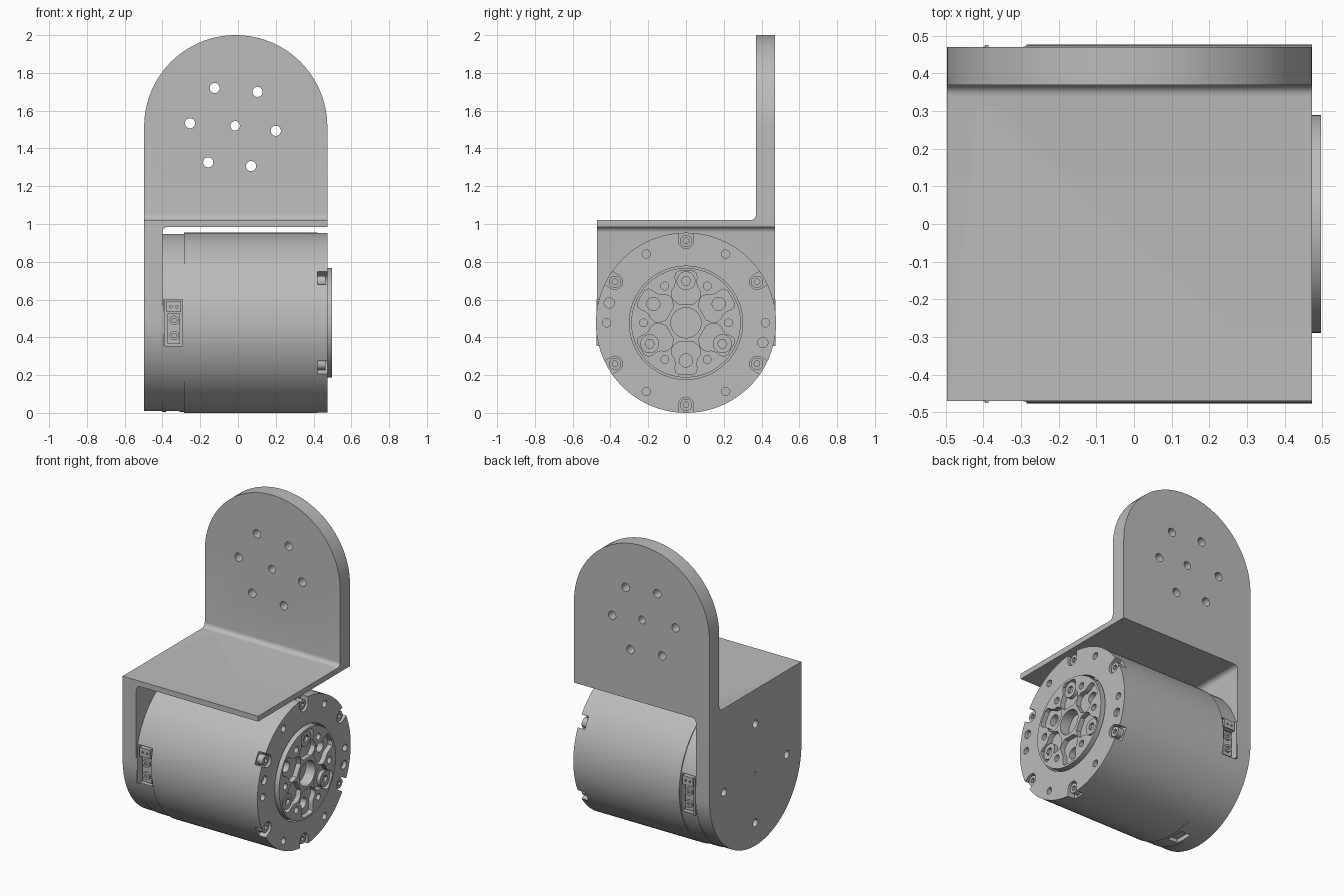
import bpy, math
from math import sin, cos, pi, radians

if "Cube" in bpy.data.objects:
    bpy.data.objects.remove(bpy.data.objects["Cube"], do_unlink=True)

grey = bpy.data.materials.new("light_grey")
grey.use_nodes = True
COLOUR = (0.5, 0.5, 0.5, 1)
grey.diffuse_color = COLOUR
grey.node_tree.nodes["Principled BSDF"].inputs["Base Color"].default_value = COLOUR

AXIS_Z = 0.477   # height of the motor axis


def circle(u, v, r, n=32, start=0.0, sweep=2 * pi):
    full = abs(sweep - 2 * pi) < 1e-6
    steps = n if full else n - 1
    return [(u + r * cos(start + sweep * i / steps),
             v + r * sin(start + sweep * i / steps)) for i in range(n)]


def rect(u0, v0, u1, v1):
    return [(u0, v0), (u1, v0), (u1, v1), (u0, v1)]


def turn(pts, angle):
    """Rotate (radial, tangential) points about the motor axis."""
    c, s = cos(angle), sin(angle)
    return [(r * c - t * s, AXIS_Z + r * s + t * c) for r, t in pts]


def prism(name, pts, axis, a, b):
    """Extrude a 2D outline along an axis: X uses (y, z), Y uses (x, z), Z uses (x, y)."""
    place = {"X": lambda p, d: (d, p[0], p[1]),
             "Y": lambda p, d: (p[0], d, p[1]),
             "Z": lambda p, d: (p[0], p[1], d)}[axis]
    n = len(pts)
    verts = [place(p, a) for p in pts] + [place(p, b) for p in pts]
    faces = [list(range(n)), list(range(2 * n - 1, n - 1, -1))]
    faces += [[i, i + n, (i + 1) % n + n, (i + 1) % n] for i in range(n)]
    if (axis == "Y") == (b > a):
        pass
    else:
        faces = [f[::-1] for f in faces]
    mesh = bpy.data.meshes.new(name)
    mesh.from_pydata(verts, [], faces)
    mesh.materials.append(grey)
    ob = bpy.data.objects.new(name, mesh)
    bpy.context.collection.objects.link(ob)
    return ob


def boolean(ob, tools, operation="DIFFERENCE"):
    bpy.context.view_layer.update()
    for tool in tools:
        mod = ob.modifiers.new("boolean", "BOOLEAN")
        mod.operation, mod.solver, mod.object = operation, "EXACT", tool
        bpy.context.view_layer.objects.active = ob
        bpy.ops.object.modifier_apply(modifier=mod.name)
        bpy.data.objects.remove(tool, do_unlink=True)


def smooth(ob):
    bpy.ops.object.select_all(action="DESELECT")
    ob.select_set(True)
    bpy.context.view_layer.objects.active = ob
    bpy.ops.object.shade_smooth_by_angle(angle=radians(30))


def fillet(u, v, r, du, dv):
    """Concave corner filler at (u, v), opening towards (du, dv)."""
    arc = [(u + du * r * (1 - sin(t)), v + dv * r * (1 - cos(t)))
           for t in [pi / 2 * i / 6 for i in range(7)]]
    return [(u - du * 0.01, v - dv * 0.01), (u + du * r, v - dv * 0.01)] + arc + \
           [(u - du * 0.01, v + dv * r)]


# --- bracket: arched back plate, shelf and rounded side plate ---
LEFT, RIGHT = -0.497, 0.473
MID, HALF = (LEFT + RIGHT) / 2, (RIGHT - LEFT) / 2
ARCH_Z = 2.0 - HALF
bracket = prism("bracket", [(LEFT, 0.985), (RIGHT, 0.985)] +
                circle(MID, ARCH_Z, HALF, 49, 0, pi), "Y", 0.37, 0.47)
shelf = prism("shelf", rect(-0.47, 0.985, 0.47, 1.02), "X", LEFT, RIGHT)
side = prism("side_plate", circle(0, 0.48, 0.47, 49, pi, pi) +
             [(0.47, 1.02), (-0.47, 1.02)], "X", LEFT, -0.4)
back_fillet = prism("back_fillet", fillet(0.37, 1.02, 0.03, -1, 1), "X", LEFT, RIGHT)
side_fillet = prism("side_fillet", fillet(-0.4, 0.985, 0.03, 1, -1), "Y", -0.47, 0.47)
boolean(bracket, [shelf, side, back_fillet, side_fillet], "UNION")

# mounting holes through the back plate and side plate
holes = [prism("hole", circle(-0.015, 1.52, 0.025, 20), "Y", 0.3, 0.55)]
for k in range(6):
    a = radians(-5 + 60 * k)
    holes.append(prism("hole", circle(-0.027 + 0.228 * cos(a), 1.513 + 0.228 * sin(a),
                                      0.027, 20), "Y", 0.3, 0.55))
for k in range(4):
    holes.append(prism("hole", turn(circle(0.32, 0, 0.025, 20), k * pi / 2),
                       "X", -0.6, -0.39))
holes.append(prism("hole", circle(0, AXIS_Z, 0.01, 12), "X", -0.6, -0.39))
boolean(bracket, holes)
smooth(bracket)

# --- motor housing: rear cap and main drum ---
rear_cap = prism("rear_cap", circle(0, AXIS_Z, 0.471, 96), "X", -0.4, -0.28)
drum = prism("motor_drum", circle(0, AXIS_Z, 0.477, 96), "X", -0.285, 0.473)
boolean(drum, [rear_cap], "UNION")

cuts = [prism("disc_recess", circle(0, AXIS_Z, 0.3, 64), "X", 0.42, 0.6)]
for k in range(6):
    a = k * pi / 3
    # small threaded holes between the rim screws
    cuts.append(prism("hole", turn(circle(0.42, 0, 0.022, 20), a), "X", 0.44, 0.6))
    # open-sided screw seats on the rim
    seat = circle(0.434, 0, 0.04, 17, pi / 2, pi) + [(0.52, -0.04), (0.52, 0.04)]
    cuts.append(prism("seat", turn(seat, a + pi / 6), "X", 0.422, 0.6))
for a in (radians(-14.5), radians(165.5)):
    cuts.append(prism("dowel_hole", turn(circle(0.42, 0, 0.027, 20), a), "X", 0.45, 0.6))
# connector windows on both sides and a small one underneath
for s in (-1, 1):
    cuts.append(prism("window", rect(-0.386, 0.355, -0.293, 0.6), "Y", s * 0.42, s * 0.6))
cuts.append(prism("window", rect(-0.38, -0.06, -0.31, 0.06), "Z", -0.1, 0.045))
boolean(drum, cuts)
smooth(drum)


def screw(name, u, v, axis, base, top, r):
    """Socket-head screw with a hexagonal recess."""
    head = prism(name, circle(u, v, r, 24), axis, base, top)
    step = 0.01 if top > base else -0.01
    socket = prism("socket", circle(u, v, r * 0.5, 6), axis, top - step * 1.8, top + step)
    boolean(head, [socket])
    smooth(head)


for k in range(6):
    (y, z), = turn([(0.434, 0)], pi / 6 + k * pi / 3)
    screw("rim_screw_%d" % (k + 1), y, z, "X", 0.415, 0.462, 0.032)

# --- output disc with lobed pockets ---
disc = prism("output_disc", circle(0, AXIS_Z, 0.29, 64), "X", 0.415, 0.497)
half = [(0.1, 0.04), (0.125, 0.07), (0.145, 0.078), (0.172, 0.074), (0.19, 0.06),
        (0.215, 0.055), (0.24, 0.058), (0.262, 0.055), (0.275, 0.035)]
lobe = [(r, -t) for r, t in half] + half[::-1]
cuts = [prism("bore", circle(0, AXIS_Z, 0.08, 40), "X", 0.43, 0.6)]
for k in range(6):
    a = k * pi / 3
    cuts.append(prism("hole", turn(circle(0.225, 0, 0.021, 20), a), "X", 0.44, 0.6))
    cuts.append(prism("pocket", turn(lobe, a + pi / 6), "X", 0.465, 0.6))
    if k % 2 == 0:
        cuts.append(prism("pin_hole", turn(circle(0.2, 0, 0.035, 24), a + pi / 6),
                          "X", 0.425, 0.6))
boolean(disc, cuts)
smooth(disc)
for k in range(3):
    (y, z), = turn([(0.222, 0)], pi / 2 + k * 2 * pi / 3)
    screw("disc_screw_%d" % (k + 1), y, z, "X", 0.455, 0.488, 0.05)

# --- connectors inside the side windows ---
for s, label in ((-1, "front"), (1, "back")):
    plug = prism(label + "_plug", rect(-0.378, 0.535, -0.302, 0.592), "Y", s * 0.41, s * 0.468)
    pins = [prism("pin", circle(x, 0.562, 0.007, 8), "Y", s * 0.45, s * 0.5)
            for x in (-0.355, -0.325)]
    boolean(plug, pins)
    prism(label + "_terminal_plate", rect(-0.372, 0.365, -0.308, 0.525),
          "Y", s * 0.41, s * 0.445)
    for z in (0.41, 0.49):
        screw(label + "_terminal_screw", -0.338, z, "Y", s * 0.44, s * 0.458, 0.025)
    # thin locating lip beside the window
    prism(label + "_lip", rect(-0.396, 0.355, -0.386, 0.6), "Y", s * 0.44, s * 0.475)
prism("bottom_plug", rect(-0.365, -0.04, -0.325, 0.04), "Z", 0.02, 0.06)
